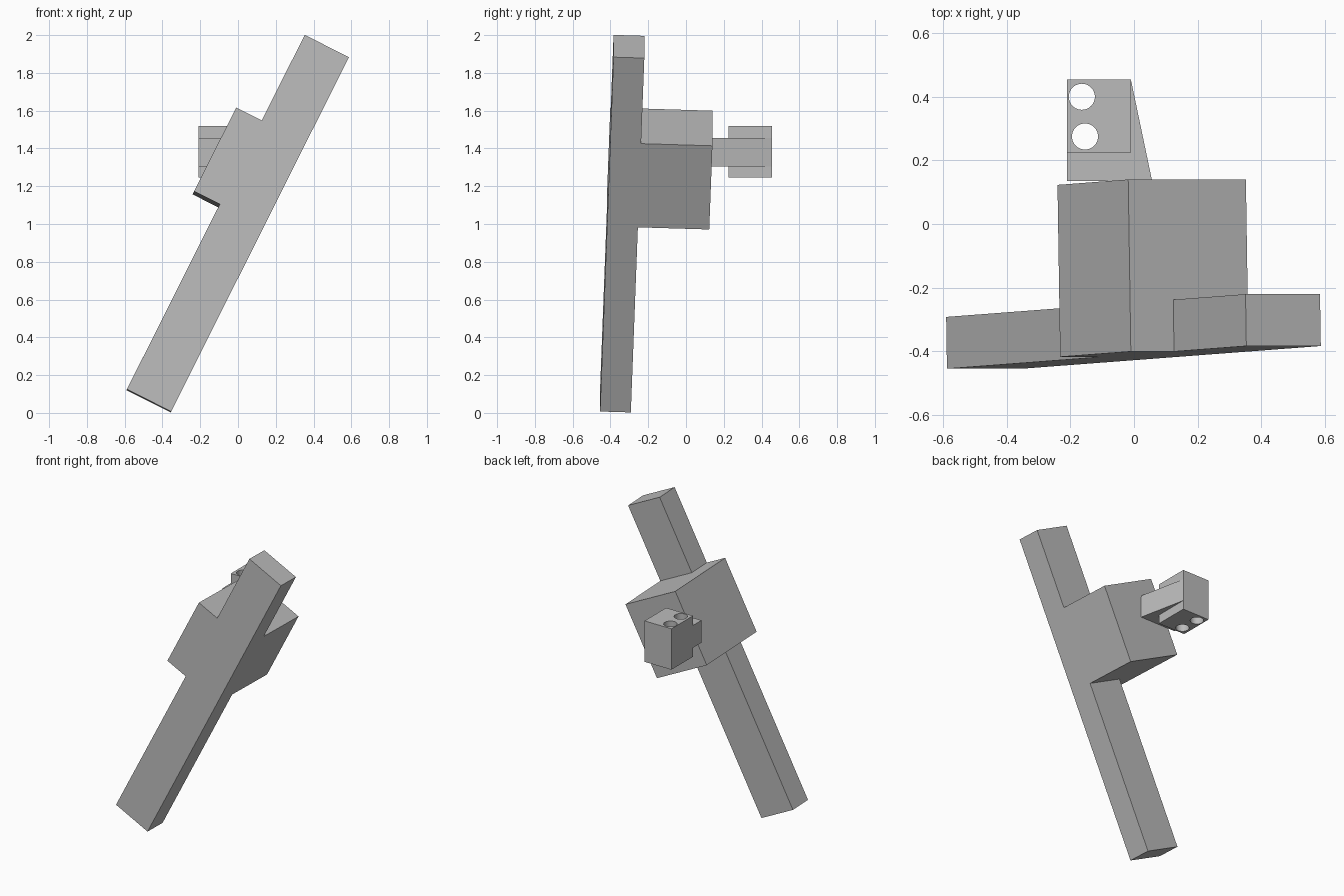
import bpy, bmesh
from mathutils import Matrix, Vector

cube = bpy.data.objects.get("Cube")
if cube:
    bpy.data.objects.remove(cube, do_unlink=True)

grey = bpy.data.materials.new("plain_grey")
grey.use_nodes = True
colour = (0.5, 0.5, 0.5, 1)
grey.diffuse_color = colour
grey.node_tree.nodes["Principled BSDF"].inputs["Base Color"].default_value = colour


def prism(name, outline, low, high, matrix=Matrix()):
    """Extrude a flat outline along local z, then place it."""
    bm = bmesh.new()
    face = bm.faces.new([bm.verts.new((x, y, low)) for x, y in outline])
    moved = bmesh.ops.extrude_face_region(bm, geom=[face])["geom"]
    verts = [v for v in moved if isinstance(v, bmesh.types.BMVert)]
    bmesh.ops.translate(bm, verts=verts, vec=(0, 0, high - low))
    bmesh.ops.transform(bm, matrix=matrix, verts=bm.verts)
    bmesh.ops.recalc_face_normals(bm, faces=bm.faces)
    mesh = bpy.data.meshes.new(name)
    bm.to_mesh(mesh)
    bm.free()
    mesh.materials.append(grey)
    obj = bpy.data.objects.new(name, mesh)
    bpy.context.collection.objects.link(obj)
    return obj


def rectangle(x0, x1, y0, y1):
    return [(x0, y0), (x1, y0), (x1, y1), (x0, y1)]


def drill(obj, centres, radius, low, high, matrix=Matrix()):
    """Cut round through holes along local z."""
    bpy.context.view_layer.objects.active = obj
    for x, y in centres:
        bm = bmesh.new()
        place = matrix @ Matrix.Translation((x, y, (low + high) / 2))
        bmesh.ops.create_cone(bm, cap_ends=True, segments=40, radius1=radius,
                              radius2=radius, depth=high - low + 0.2, matrix=place)
        mesh = bpy.data.meshes.new("hole_cutter")
        bm.to_mesh(mesh)
        bm.free()
        mesh.materials.append(grey)
        cutter = bpy.data.objects.new("hole_cutter", mesh)
        cutter.hide_render = True
        bpy.context.collection.objects.link(cutter)
        mod = obj.modifiers.new("hole", 'BOOLEAN')
        mod.operation, mod.solver, mod.object = 'DIFFERENCE', 'EXACT', cutter
        bpy.ops.object.modifier_apply(modifier=mod.name)
        bpy.data.objects.remove(cutter, do_unlink=True)
    bpy.ops.object.select_all(action='DESELECT')
    obj.select_set(True)
    bpy.ops.object.shade_smooth_by_angle(angle=0.5)


# Leaning frame: local x runs across the bar, y along it, z towards the back
along = Vector((0.448, 0.034, 0.893)).normalized()
across = Vector((0.894, 0, -0.449)).normalized()
depth = along.cross(across)
lean = Matrix((across, along, depth)).transposed().to_4x4()
lean = Matrix.Translation((-0.588, -0.455, 0.125)) @ lean

# Long bar with a step on one side, flush with the block
width, length, thick, step = 0.262, 2.1, 0.163, -0.152
low, high = 1.097, 1.593
bar = prism("mounting_bar",
            [(0, 0), (width, 0), (width, length), (0, length),
             (0, high), (step, high), (step, low), (0, low)], 0, thick, lean)
drill(bar, [(0.151, 0.1), (0.179, 2.01)], 0.041, 0, thick, lean)

# Deep block behind the bar
prism("centre_block", rectangle(step, width, low, high), thick, 0.541, lean)

# Tapered arm wrapping the side of the clamp
prism("tapered_arm",
      [(-0.21, 0.135), (0.057, 0.135), (-0.01, 0.455), (-0.01, 0.225), (-0.21, 0.225)],
      1.305, 1.455)

# Upright clamp box with two vertical holes
clamp = prism("clamp_box", rectangle(-0.21, -0.01, 0.225, 0.455), 1.245, 1.52)
drill(clamp, [(-0.164, 0.4), (-0.154, 0.275)], 0.041, 1.245, 1.52)
